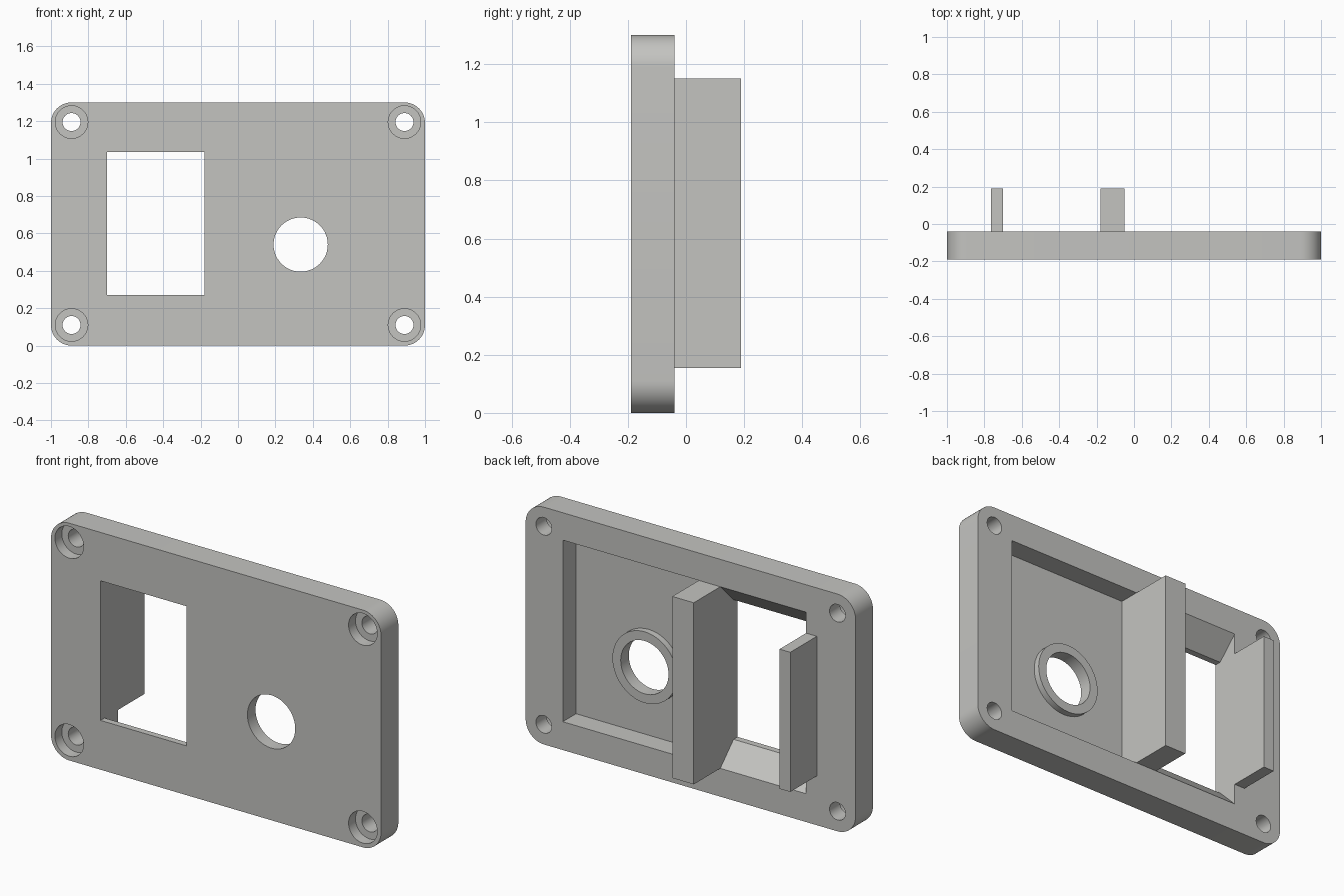
import bpy, bmesh, math

if "Cube" in bpy.data.objects:
    bpy.data.objects.remove(bpy.data.objects["Cube"])

grey = bpy.data.materials.new("warm grey plastic")
grey.diffuse_color = (0.55, 0.55, 0.53, 1)
grey.use_nodes = True
grey.node_tree.nodes["Principled BSDF"].inputs["Base Color"].default_value = grey.diffuse_color

FRONT, BACK, TIP = -0.19, -0.04, 0.19   # plate front, plate back, wall tips
FLOOR = -0.155                          # pocket floor
W0, W1 = -0.70, -0.18                   # window sides
Z0, Z1 = 0.27, 1.035                    # window bottom and top
P0, P1 = 0.155, 1.15                    # pocket bottom and top


def prism(name, pts, a, b, axis="y"):
    """Extrude a closed outline from a to b along y (x,z points) or x (y,z points)."""
    bm = bmesh.new()

    def place(p, t):
        return (p[0], t, p[1]) if axis == "y" else (t, p[0], p[1])

    lo = [bm.verts.new(place(p, a)) for p in pts]
    hi = [bm.verts.new(place(p, b)) for p in pts]
    bm.faces.new(lo)
    bm.faces.new(hi)
    n = len(pts)
    for i in range(n):
        j = (i + 1) % n
        bm.faces.new((lo[i], lo[j], hi[j], hi[i]))
    bmesh.ops.recalc_face_normals(bm, faces=bm.faces)
    mesh = bpy.data.meshes.new(name)
    bm.to_mesh(mesh)
    bm.free()
    mesh.materials.append(grey)
    ob = bpy.data.objects.new(name, mesh)
    bpy.context.collection.objects.link(ob)
    return ob


def arc(cx, cz, r, start=0.0, sweep=2 * math.pi, n=48, closed=True):
    steps = n if closed else n + 1
    return [(cx + r * math.cos(start + sweep * i / n),
             cz + r * math.sin(start + sweep * i / n)) for i in range(steps)]


def rect(x0, x1, z0, z1):
    return [(x0, z0), (x1, z0), (x1, z1), (x0, z1)]


def cut(target, cutter):
    """Subtract the cutter from the target and delete the cutter."""
    mod = target.modifiers.new("cut", "BOOLEAN")
    mod.operation = "DIFFERENCE"
    mod.solver = "EXACT"
    mod.object = cutter
    bpy.context.view_layer.objects.active = target
    bpy.ops.object.modifier_apply(modifier=mod.name)
    bpy.data.objects.remove(cutter)


# Rounded face plate
R = 0.11
outline = []
for k, (cx, cz) in enumerate([(1 - R, 1.30 - R), (R - 1, 1.30 - R), (R - 1, R), (1 - R, R)]):
    outline += arc(cx, cz, R, k * math.pi / 2, math.pi / 2, 12, False)
plate = prism("face_plate", outline, FRONT, BACK)

# Shallow pocket in the back, beside the window
cut(plate, prism("pocket_cutter", rect(-0.05, 0.775, P0, P1), FLOOR, 0.1))

# Window with top and bottom edges sloping outward toward the back
cut(plate, prism("window_cutter", [
    (-0.3, Z0), (FLOOR, Z0), (BACK, P0), (0.1, P0),
    (0.1, P1), (BACK, P1), (FLOOR, Z1), (-0.3, Z1)], W0, W1, "x"))

# Round opening
HX, HZ, HR = 0.335, 0.54, 0.145
cut(plate, prism("opening_cutter", arc(HX, HZ, HR), -0.3, 0.1))

# Counterbored screw holes in the corners
for x in (-0.89, 0.89):
    for z in (0.11, 1.195):
        cut(plate, prism("screw_cutter", arc(x, z, 0.048, n=32), -0.3, 0.1))
        cut(plate, prism("bore_cutter", arc(x, z, 0.087), -0.3, FRONT + 0.06))

# Raised collar around the round opening
collar = prism("opening_collar", arc(HX, HZ, 0.195), FLOOR, -0.12)
cut(collar, prism("collar_cutter", arc(HX, HZ, HR), -0.3, 0.1))

# Upright walls on both sides of the window
thick_wall = prism("thick_wall", rect(W1, -0.05, P0, P1), BACK, TIP)
thin_wall = prism("thin_wall", rect(-0.765, W0, Z0, Z1), BACK, TIP)

# Smooth the round surfaces and keep the edges sharp
for ob in (plate, collar, thick_wall, thin_wall):
    bpy.ops.object.select_all(action="DESELECT")
    ob.select_set(True)
    bpy.context.view_layer.objects.active = ob
    bpy.ops.object.shade_smooth_by_angle(angle=math.radians(30))
